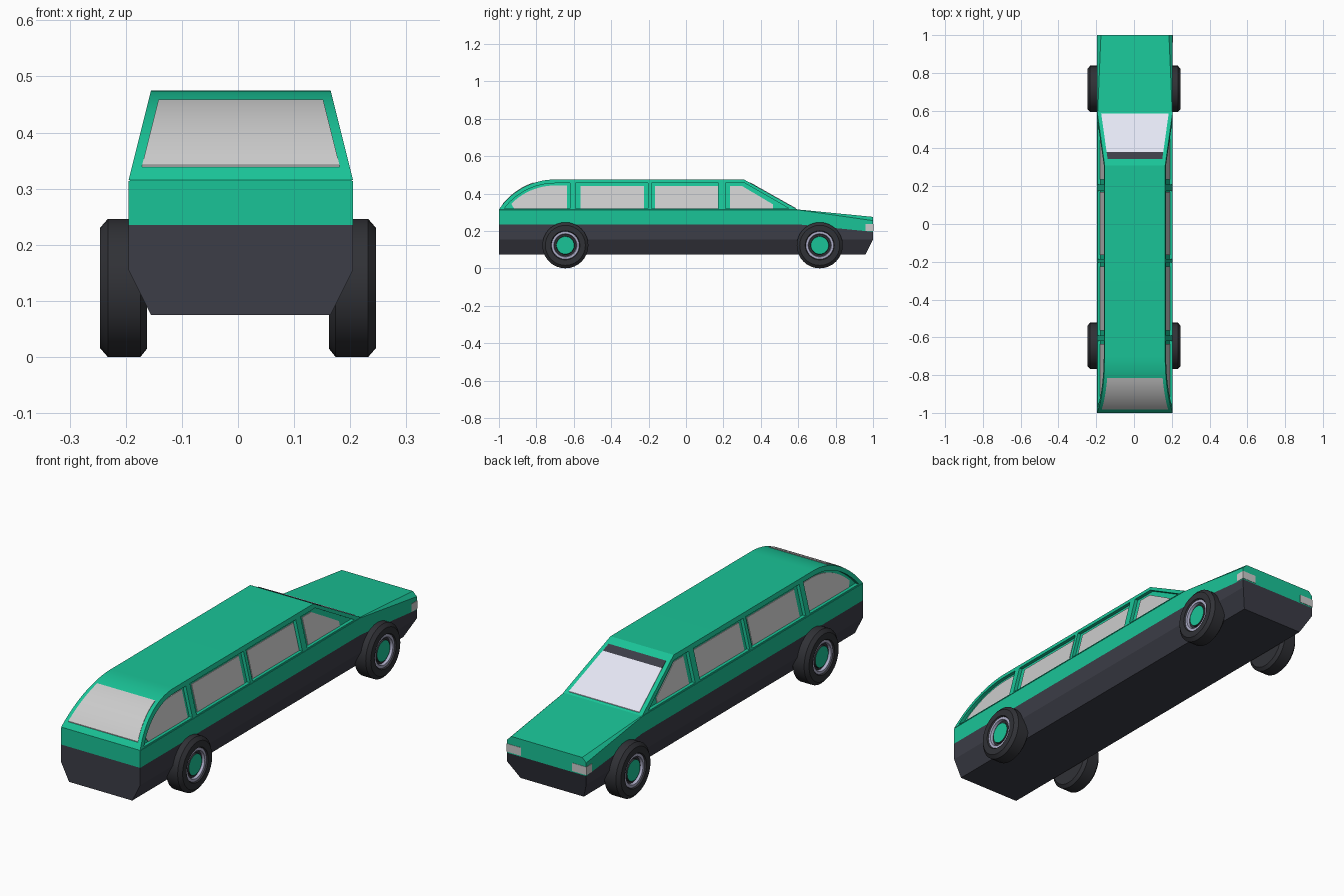
import bpy, bmesh, math

if "Cube" in bpy.data.objects:
    bpy.data.objects.remove(bpy.data.objects["Cube"])

CX = 0.005          # body is a hair off centre
PI = math.pi


def material(name, rgb):
    m = bpy.data.materials.new(name)
    m.diffuse_color = (*rgb, 1)
    m.use_nodes = True
    m.node_tree.nodes["Principled BSDF"].inputs["Base Color"].default_value = m.diffuse_color
    return m


GREEN = material("green_paint", (0.01, 0.55, 0.31))
DARK = material("dark_trim", (0.045, 0.047, 0.063))
TYRE = material("tyre_rubber", (0.03, 0.031, 0.037))
RIM = material("rim_metal", (0.42, 0.42, 0.58))
GLASS = material("grey_glass", (0.52, 0.52, 0.52))
SCREEN = material("pale_glass", (0.78, 0.79, 0.9))


def smooth(ob, angle=30):
    bpy.ops.object.select_all(action='DESELECT')
    bpy.context.view_layer.objects.active = ob
    ob.select_set(True)
    bpy.ops.object.shade_smooth_by_angle(angle=math.radians(angle))


def loft(name, parts, mat=None, x=CX):
    """Each part is a list of rings that are bridged in order and capped."""
    bm = bmesh.new()
    for rings in parts:
        vs = [[bm.verts.new(p) for p in ring] for ring in rings]
        n = len(vs[0])
        for a, b in zip(vs, vs[1:]):
            for i in range(n):
                j = (i + 1) % n
                bm.faces.new((a[i], a[j], b[j], b[i]))
        bm.faces.new(vs[0])
        bm.faces.new(vs[-1])
    bmesh.ops.recalc_face_normals(bm, faces=bm.faces)
    me = bpy.data.meshes.new(name)
    bm.to_mesh(me)
    bm.free()
    ob = bpy.data.objects.new(name, me)
    bpy.context.collection.objects.link(ob)
    ob.location.x = x
    if mat:
        me.materials.append(mat)
    return ob


def both(half):
    """Close a right-hand half section by mirroring it."""
    return half + [(-x, y, z) for x, y, z in reversed(half)]


def cabin_w(z):
    return 0.2 - (z - 0.315) / 0.16 * 0.04


def side_panels(poly, d0, d1):
    """Prisms from a (y, z) outline lying on both sloping cabin sides."""
    return [[[(s * (cabin_w(z) + d), y, z) for y, z in poly] for d in (d0, d1)]
            for s in (-1, 1)]


def strip(path, up=0.003, down=0.01):
    """Sheet across the car following (half width, y, z) points."""
    return [[[(-w, y, z + up), (w, y, z + up), (w, y, z - down), (-w, y, z - down)]
             for w, y, z in path]]


def tail_arc(r, z0, n=12, y_end=-0.7):
    """Points on the round tail, from height z0 up to y_end."""
    a0 = PI - math.asin((z0 - 0.114) / r)
    a1 = math.acos((y_end + 0.7) / r)
    return [(-0.7 + r * math.cos(a0 + (a1 - a0) * i / n),
             0.114 + r * math.sin(a0 + (a1 - a0) * i / n)) for i in range(n + 1)]


# Dark lower body with chamfered sills and nose
lower = [both([(0.16, y, 0.075), (0.2, y, 0.155), (0.2, y, 0.235)]) for y in (-1, 0.6)]
lower.append(both([(0.16, 0.96, 0.075), (0.2, 1, 0.155), (0.2, 1, 0.195)]))
loft("lower_body", [lower], DARK)

# Green waist and sloping bonnet
waist = [both([(0.2, y, 0.235), (0.2, y, 0.313), (0.197, y, 0.315)]) for y in (-1, 0.595)]
waist.append(both([(0.2, 1, 0.195), (0.2, 1, 0.255), (0.18, 1, 0.275)]))
loft("waist_and_bonnet", [waist], GREEN)

# Cabin with round tail and recessed window openings
R = 0.361
outline = tail_arc(R, 0.315, 16) + [(0.31, 0.475), (0.595, 0.315)]
cabin = loft("cabin", [[[(s * cabin_w(z), y, z) for y, z in outline] for s in (-1, 1)]], GREEN)

openings = [
    tail_arc(R - 0.02, 0.32) + [(-0.62, 0.455), (-0.62, 0.32)],
    [(-0.59, 0.32), (-0.59, 0.455), (-0.203, 0.455), (-0.203, 0.32)],
    [(-0.185, 0.32), (-0.185, 0.455), (0.175, 0.455), (0.175, 0.32)],
    [(0.21, 0.32), (0.21, 0.455), (0.315, 0.455), (0.55, 0.32)],
]
cutter = loft("window_cutter", sum((side_panels(p, -0.016, 0.03) for p in openings), []), GREEN)
cutter.hide_render = True
mod = cabin.modifiers.new("openings", 'BOOLEAN')
mod.operation = 'DIFFERENCE'
mod.object = cutter
bpy.context.view_layer.objects.active = cabin
bpy.ops.object.modifier_apply(modifier=mod.name)
bpy.data.objects.remove(cutter)
smooth(cabin, 20)

# Side glass set into the openings
panes = [
    [(-0.92, 0.321)] + tail_arc(R - 0.032, 0.345) + [(-0.635, 0.443), (-0.635, 0.321)],
    [(-0.565, 0.321), (-0.565, 0.44), (-0.225, 0.44), (-0.225, 0.321)],
    [(-0.165, 0.321), (-0.165, 0.44), (0.17, 0.44), (0.17, 0.321)],
    [(0.235, 0.321), (0.235, 0.44), (0.3, 0.44), (0.465, 0.342), (0.465, 0.321)],
]
loft("side_windows", sum((side_panels(p, -0.02, -0.013) for p in panes), []), GLASS)

# Rear window following the tail curve
rear = [(cabin_w(z) - 0.018, y, z) for y, z in tail_arc(R, 0.339, 10, -0.815)]
smooth(loft("rear_window", strip(rear), GLASS))


# Windscreen and its dark sun band
def on_screen(y):
    z = 0.475 - (y - 0.31) / 0.285 * 0.16
    return (cabin_w(z) - 0.02, y, z)


loft("windscreen", strip([on_screen(0.38), on_screen(0.585)]), SCREEN)
loft("sun_band", strip([on_screen(0.345), on_screen(0.38)]), DARK)

# Headlights wrapping the nose corners
lights = [[[(s * x, y, z) for x, y, z in
            ((0.13, y, 0.2), (0.202, y, 0.2), (0.202, y, 0.237), (0.13, y, 0.237))]
           for y in (0.96, 1.0015)] for s in (-1, 1)]
loft("headlights", lights, GLASS)

# Wheels: lathed tyre, rim and hub; entries are (x, radius, material of next band)
PROFILE = [(0.162, 0.06, 0), (0.162, 0.108, 0), (0.174, 0.123, 0), (0.232, 0.123, 0),
           (0.246, 0.107, 0), (0.246, 0.078, 0), (0.24, 0.074, 1), (0.24, 0.062, 1),
           (0.228, 0.059, 0), (0.228, 0.049, 0), (0.236, 0.047, 2), (0.236, 0.02, 2)]


def wheel(name, side, y):
    n = 32
    rings = [[(side * x, r * math.cos(2 * PI * i / n), r * math.sin(2 * PI * i / n))
              for i in range(n)] for x, r, _ in PROFILE]
    ob = loft(name, [rings], TYRE, 0)
    ob.data.materials.append(RIM)
    ob.data.materials.append(GREEN)
    for p in ob.data.polygons:
        band = p.index // n
        p.material_index = PROFILE[band][2] if band < len(PROFILE) - 1 else 0
    ob.data.polygons[-1].material_index = 2
    ob.location = (0, y, 0.123)
    smooth(ob)


for label, side in (("left", -1), ("right", 1)):
    wheel("rear_wheel_" + label, side, -0.645)
    wheel("front_wheel_" + label, side, 0.715)
